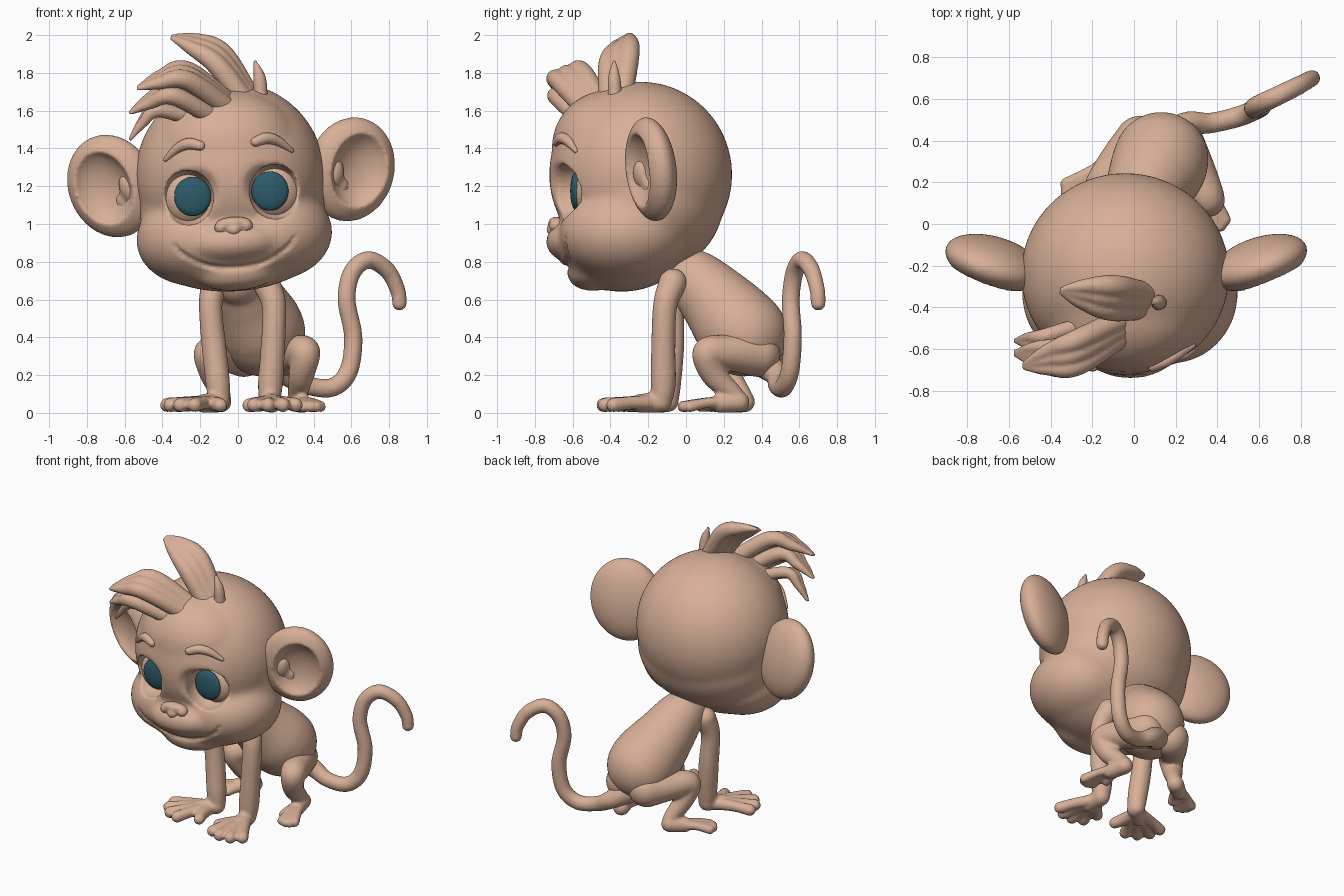
import bpy, bmesh, math
from mathutils import Matrix, Vector, Euler

if "Cube" in bpy.data.objects:
    bpy.data.objects.remove(bpy.data.objects["Cube"])

rad = math.radians


def material(name, rgb):
    m = bpy.data.materials.new(name)
    m.diffuse_color = (*rgb, 1)
    m.use_nodes = True
    m.node_tree.nodes["Principled BSDF"].inputs["Base Color"].default_value = m.diffuse_color
    return m


SKIN = material("warm_skin", (0.685, 0.432, 0.313))
TEAL = material("teal_iris", (0.025, 0.105, 0.145))

# Unit spheres at several densities
SPHERES = {}
for n in (2, 3, 4, 5):
    bm = bmesh.new()
    bmesh.ops.create_icosphere(bm, subdivisions=n, radius=1)
    bm.verts.index_update()
    SPHERES[n] = ([v.co.copy() for v in bm.verts],
                  [[v.index for v in f.verts] for f in bm.faces])
    bm.free()


def ell(c, r, rot=(0, 0, 0)):
    """Ellipsoid as a transform of the unit sphere."""
    return Matrix.LocRotScale(Vector(c), Euler(rot), Vector(r))


def chain(*pts):
    """Smooth tapering limb: points are (x, y, z, radius)."""
    p = [Vector(q) for q in pts]
    p = [2 * p[0] - p[1]] + p + [2 * p[-1] - p[-2]]
    out = []
    for i in range(1, len(p) - 2):
        a, b, c, d = p[i - 1:i + 3]
        gap = max(0.2 * min(b.w, c.w), 0.007)
        steps = max(2, math.ceil((c.xyz - b.xyz).length / gap))
        for k in range(steps + 1):
            t = k / steps
            q = 0.5 * (2 * b + (c - a) * t + (2 * a - 5 * b + 4 * c - d) * t ** 2
                       + (3 * b - a - 3 * c + d) * t ** 3)
            r = max(q.w, 0.008)
            out.append(ell(q.xyz, (r, r, r)))
    return out


def bake(ob):
    """Replace the mesh with its modified result."""
    dg = bpy.context.evaluated_depsgraph_get()
    me = bpy.data.meshes.new_from_object(ob.evaluated_get(dg))
    ob.modifiers.clear()
    ob.data = me
    for v in me.vertices:
        v.co.z = max(v.co.z, 0)
    me.polygons.foreach_set("use_smooth", [True] * len(me.polygons))
    me.set_sharp_from_angle(angle=rad(50))
    me.update()


def soften(ob, voxel, smooth):
    m = ob.modifiers.new("blend", 'REMESH')
    m.mode, m.voxel_size = 'VOXEL', voxel
    if smooth:
        m = ob.modifiers.new("smooth", 'SMOOTH')
        m.factor, m.iterations = 0.5, smooth


def build(name, blobs, voxel=0.011, smooth=4, mat=SKIN):
    """Fuse a list of ellipsoids into one smooth surface."""
    verts, faces = [], []
    for m in blobs:
        size = max(m.to_scale())
        sv, sf = SPHERES[5 if size > 0.3 else 4 if size > 0.1 else 3 if size > 0.045 else 2]
        o = len(verts)
        verts += [m @ v for v in sv]
        faces += [[i + o for i in f] for f in sf]
    me = bpy.data.meshes.new(name)
    me.from_pydata(verts, [], faces)
    me.materials.append(mat)
    ob = bpy.data.objects.new(name, me)
    bpy.context.collection.objects.link(ob)
    if voxel:
        soften(ob, voxel, smooth)
    bake(ob)
    return ob


def carve(ob, blobs, voxel=0.011, smooth=2):
    """Hollow out blobs, then round the rims."""
    tool = build("cutter", blobs, 0.007, 1)
    m = ob.modifiers.new("carve", 'BOOLEAN')
    m.operation, m.solver, m.object = 'DIFFERENCE', 'EXACT', tool
    soften(ob, voxel, smooth)
    bake(ob)
    bpy.data.objects.remove(tool)


# Head frame: a slight sideways tilt
SIDES = (-1, 1)
pivot = Vector((0, -0.22, 1.17))
HEAD = (Matrix.Translation(pivot + Vector((-0.036, 0, 0))) @ Matrix.Rotation(rad(-4), 4, 'Y')
        @ Matrix.Translation(-pivot))
head_parts = []

# Head: cranium, brow, nape, cheeks, muzzle and chin, with shallow eye hollows
head = build("head", [
    ell((0, -0.24, 1.262), (0.5, 0.485, 0.492)),
    ell((0, -0.4, 1.41), (0.38, 0.31, 0.3)),
    ell((0, -0.23, 1.1), (0.492, 0.425, 0.37)),
    ell((0, -0.34, 0.91), (0.49, 0.35, 0.268)),
    ell((0, -0.54, 0.905), (0.27, 0.205, 0.125)),
    ell((0, -0.5, 0.735), (0.22, 0.13, 0.09)),
] + [ell((s * 0.2, -0.33, 0.935), (0.32, 0.34, 0.25)) for s in SIDES], 0.012, 24)
carve(head, [ell((s * 0.235, -0.815, 1.17), (0.2, 0.195, 0.2)) for s in SIDES], 0.012, 16)
bpy.context.view_layer.update()


def on_face(x, z, r):
    hit, loc, _, _ = head.ray_cast(Vector((x, -2, z)), Vector((0, 1, 0)))
    return (x, loc.y if hit else -0.6, z, r)


smile = chain(*[on_face(x, z, r) for x, z, r in (
    (-0.32, 0.91, 0.014), (-0.27, 0.85, 0.017), (-0.15, 0.785, 0.02), (0, 0.765, 0.02),
    (0.15, 0.785, 0.02), (0.27, 0.85, 0.017), (0.32, 0.91, 0.014))])
brows = {s: [on_face(s * x, z, r) for x, z, r in (
    (0.145, 1.425, 0.027), (0.205, 1.44, 0.032), (0.265, 1.42, 0.028), (0.335, 1.365, 0.015))]
    for s in SIDES}
carve(head, smile + [ell((s * 0.23, -0.63, 1.155), (0.138, 0.16, 0.145)) for s in SIDES], 0.012)
head_parts.append(head)

# Nose with nostrils
nose = build("nose", [ell((0, -0.685, 1.005), (0.095, 0.045, 0.033)),
                      ell((0, -0.695, 0.97), (0.042, 0.045, 0.038))]
             + [ell((s * 0.062, -0.685, 0.985), (0.043, 0.042, 0.036)) for s in SIDES], 0.007, 4)
carve(nose, [ell((s * 0.048, -0.735, 0.97), (0.02, 0.03, 0.014)) for s in SIDES], 0.007)
head_parts.append(nose)

for s, side in zip(SIDES, ("left", "right")):
    # Eyes and brows
    head_parts += [
        build(side + "_eyeball", [ell((s * 0.23, -0.485, 1.155), (0.14, 0.11, 0.148))], 0),
        build(side + "_iris", [ell((s * 0.205, -0.58, 1.16), (0.098, 0.033, 0.104))], 0, mat=TEAL),
        build(side + "_brow", chain(*brows[s]), 0.008, 3)]
    # Cupped ears
    frame = (Matrix.Translation((s * 0.635 + 0.006, -0.185, 1.245)) @ Matrix.Rotation(s * rad(19), 4, 'Z')
             @ Matrix.Rotation(rad(9), 4, 'X') @ Matrix.Rotation(s * rad(13), 4, 'Y'))
    ear = build(side + "_ear", [frame @ ell((0, 0, 0), (0.243, 0.115, 0.28))])
    carve(ear, [frame @ ell((s * 0.02, -0.12, 0.01), (0.165, 0.115, 0.212))], 0.011, 5)
    inner = build(side + "_inner_ear", [frame @ ell((-s * 0.1, -0.01, -0.04), (0.06, 0.055, 0.09)),
                                        frame @ ell((-s * 0.05, 0.0, -0.1), (0.06, 0.04, 0.06))], 0.011, 8)
    head_parts += [ear, inner]

for ob in head_parts:
    ob.matrix_world = HEAD


# Hair tufts: each one is a bundle of tapering strands
def tuft(name, root, mid, tip, spread, r, count=3):
    blobs = []
    for i in range(count):
        k = i - (count - 1) / 2
        off = Vector(spread) * k
        a, b, c = (Vector(p) for p in (root, mid, tip))
        blobs += chain((*(a + off * 0.6), r), (*(b + off), r * 0.95),
                       (*(b.lerp(c, 0.55) + off * 0.7 + Vector((0, 0, 0.015))), r * 0.65),
                       (*(c + off * 0.2), 0.01))
    return build(name, blobs, 0.009, 3)


tuft("top_tuft", (0.05, -0.37, 1.66), (-0.1, -0.355, 1.875), (-0.35, -0.32, 1.99), (0.015, 0.055, 0.03), 0.058)
tuft("upper_fringe", (-0.03, -0.48, 1.61), (-0.27, -0.615, 1.785), (-0.53, -0.68, 1.72), (0, 0.06, 0.025), 0.055)
tuft("middle_fringe", (-0.1, -0.52, 1.56), (-0.34, -0.635, 1.695), (-0.57, -0.62, 1.59), (0, 0.05, 0.02), 0.05)
tuft("lower_fringe", (-0.26, -0.5, 1.57), (-0.43, -0.56, 1.61), (-0.57, -0.56, 1.45), (0, 0.045, 0.02), 0.04, 2)
build("hair_spike", chain((0.12, -0.375, 1.66, 0.04), (0.115, -0.38, 1.77, 0.034), (0.09, -0.38, 1.86, 0.01)), 0.008, 2)

# Body: slim shoulders to round hips
build("body", chain((0, -0.02, 0.7, 0.13), (0.01, 0.04, 0.71, 0.155), (0.06, 0.17, 0.58, 0.195),
                    (0.115, 0.27, 0.46, 0.228), (0.13, 0.31, 0.42, 0.228)), 0.012, 14)


# Hands and feet: palm, spread digits and a side digit
def paw(x, y, ang, length, splay, r, thumb):
    def at(a, d, z, w):
        a = rad(ang + a)
        return (x + d * math.cos(a), y + d * math.sin(a), z, w)
    blobs = chain(at(0, 0, 0.058, 0.056), at(0, length * 0.35, 0.05, 0.05))
    for k in (-1.5, -0.5, 0.5, 1.5):
        reach = length * (1 if abs(k) < 1 else 0.94)
        blobs += chain(at(k * splay * 0.8, length * 0.15, 0.054, r * 1.1),
                       at(k * splay, length * 0.6, 0.053, r * 0.95),
                       at(k * splay, reach, r * 1.1, r * 1.05))
    blobs += chain(at(thumb * 0.5, length * 0.15, 0.048, r), at(thumb * 0.85, length * 0.45, 0.046, r * 1.1),
                   at(thumb, length * 0.66, r * 1.05, r))
    return blobs


# Arms
build("right_arm", chain((0.15, -0.07, 0.69, 0.075), (0.19, -0.11, 0.57, 0.065), (0.185, -0.12, 0.35, 0.065),
                         (0.172, -0.12, 0.16, 0.067), (0.168, -0.13, 0.06, 0.056))
      + paw(0.168, -0.14, -84, 0.297, 15.5, 0.038, -40), 0.01, 5)
build("left_arm", chain((-0.12, -0.04, 0.69, 0.075), (-0.145, -0.07, 0.57, 0.063), (-0.127, -0.075, 0.35, 0.066),
                        (-0.107, -0.09, 0.16, 0.065), (-0.1, -0.095, 0.06, 0.056))
      + paw(-0.1, -0.105, -140, 0.305, 15.5, 0.038, 52), 0.01, 5)

# Folded legs
build("right_leg", chain((0.22, 0.38, 0.31, 0.12), (0.31, 0.22, 0.32, 0.095), (0.355, 0.115, 0.315, 0.082),
                         (0.335, 0.15, 0.2, 0.068), (0.315, 0.25, 0.1, 0.052), (0.315, 0.28, 0.058, 0.05))
      + paw(0.315, 0.28, -74, 0.305, 6, 0.03, -20), 0.01, 6)
build("left_leg", chain((0.03, 0.4, 0.31, 0.12), (-0.08, 0.29, 0.32, 0.095), (-0.155, 0.19, 0.315, 0.08),
                        (-0.135, 0.23, 0.2, 0.065), (-0.09, 0.295, 0.1, 0.05), (-0.085, 0.315, 0.056, 0.05))
      + paw(-0.09, 0.31, -143, 0.28, 7, 0.03, 20), 0.01, 6)

# Tail
build("tail", chain((0.17, 0.42, 0.26, 0.08), (0.26, 0.48, 0.2, 0.06), (0.37, 0.485, 0.145, 0.05),
                    (0.5, 0.515, 0.135, 0.05), (0.585, 0.55, 0.22, 0.05), (0.61, 0.565, 0.4, 0.049),
                    (0.575, 0.555, 0.6, 0.048), (0.605, 0.575, 0.745, 0.048), (0.69, 0.615, 0.81, 0.047),
                    (0.79, 0.665, 0.755, 0.045), (0.845, 0.695, 0.65, 0.042), (0.855, 0.7, 0.58, 0.04)), 0.01, 3)
